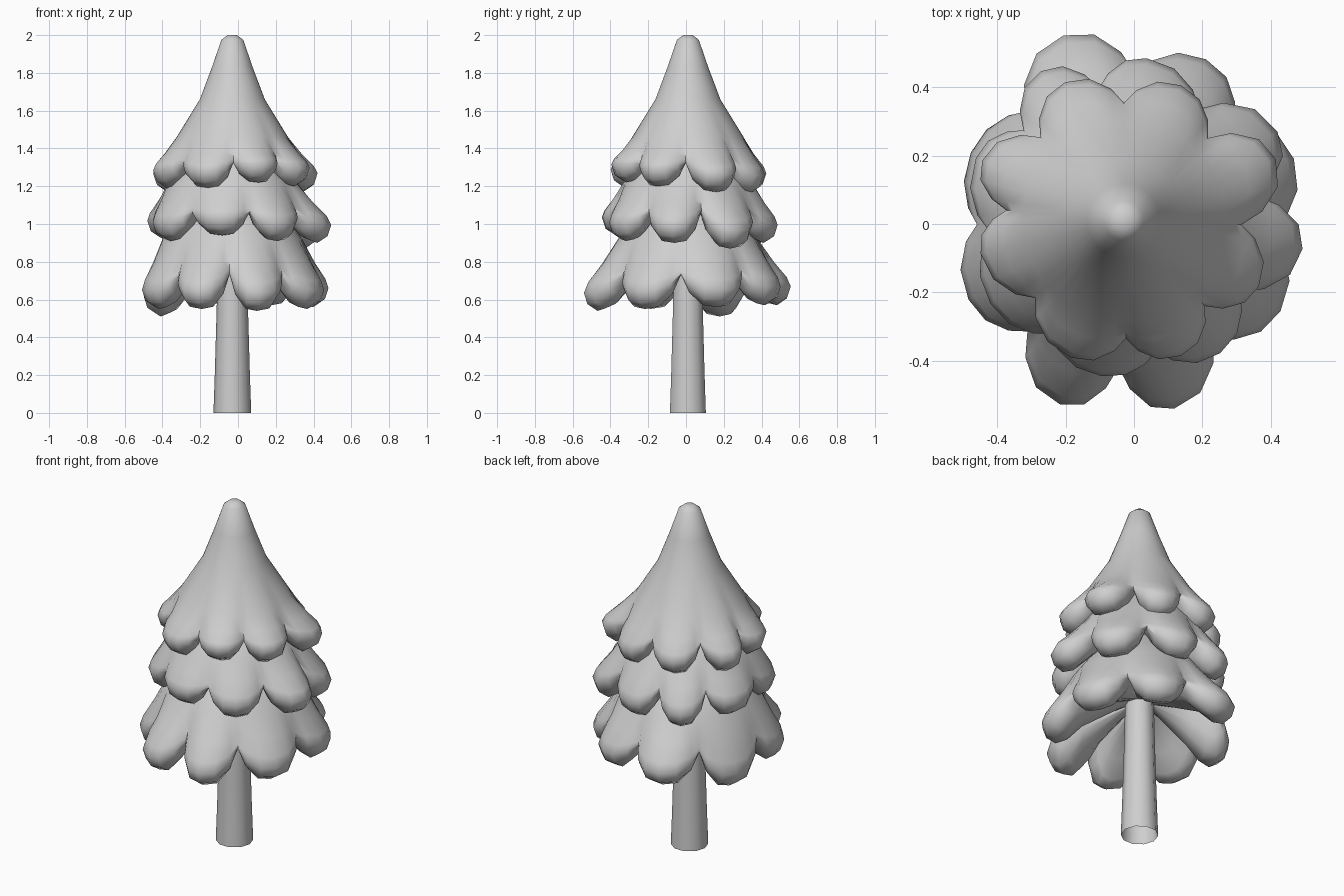
import bpy, bmesh
from math import sin, cos, radians

cube = bpy.data.objects.get("Cube")
if cube:
    bpy.data.objects.remove(cube, do_unlink=True)

CX, CY = -0.03, 0.01

grey = bpy.data.materials.new("plain grey")
grey.use_nodes = True
COLOUR = (0.62, 0.62, 0.62, 1)
grey.diffuse_color = COLOUR
grey.node_tree.nodes["Principled BSDF"].inputs["Base Color"].default_value = COLOUR


def finish(name, bm, angle):
    bmesh.ops.recalc_face_normals(bm, faces=bm.faces)
    mesh = bpy.data.meshes.new(name)
    bm.to_mesh(mesh)
    bm.free()
    mesh.materials.append(grey)
    obj = bpy.data.objects.new(name, mesh)
    obj.location = (CX, CY, 0)
    bpy.context.collection.objects.link(obj)
    bpy.ops.object.select_all(action='DESELECT')
    bpy.context.view_layer.objects.active = obj
    obj.select_set(True)
    bpy.ops.object.shade_smooth_by_angle(angle=radians(angle))


def loft(name, columns, angle, caps=(0, -1)):
    """Skin a closed ring of (angle, profile) columns and cap the ends."""
    bm = bmesh.new()
    grid = [[bm.verts.new((r * cos(a), r * sin(a), z)) for r, z in prof]
            for a, prof in columns]
    for i, col in enumerate(grid):
        prev = grid[i - 1]
        for j in range(len(col) - 1):
            bm.faces.new((prev[j], col[j], col[j + 1], prev[j + 1]))
    for end in caps:
        bm.faces.new([col[end] for col in grid])
    finish(name, bm, angle)


def along(p, q, t, u):
    return (p[0] + (q[0] - p[0]) * t, p[1] + (q[1] - p[1]) * u)


def lobe_profile(start, R, zb):
    # drooping rounded branch end, then its underside
    tip = (R, zb + 0.095)
    return [along(start, tip, 0.5, 0.48), along(start, tip, 0.88, 0.8),
            tip, (R - 0.02, zb + 0.035), (R - 0.075, zb),
            (R - 0.14, zb + 0.025), (R - 0.22, zb + 0.11)]


def valley_profile(start, rv, zv):
    # short notch between two branch ends
    edge = (rv, zv)
    return [along(start, edge, 0.62, 0.62), along(start, edge, 0.88, 0.88),
            edge, (rv - 0.01, zv - 0.008),
            (rv - 0.03, zv - 0.005), (rv - 0.07, zv + 0.01), (rv - 0.14, zv + 0.04)]


def tier(name, core, rv, zv, inner_z, lobes):
    """Scalloped skirt; lobes are (angle, radius, bottom height)."""
    columns = []
    valley = valley_profile(core[-1], rv, zv)
    n = len(lobes)
    for i, (ang, R, zb) in enumerate(lobes):
        before = lobes[i - 1][0] - (360 if i == 0 else 0)
        after = lobes[(i + 1) % n][0] + (360 if i == n - 1 else 0)
        lo, hi = (before + ang) / 2, (ang + after) / 2
        lobe = lobe_profile(core[-1], R, zb)
        for s in (-1, -0.76, -0.4, 0, 0.4, 0.76):
            a = ang + s * ((hi - ang) if s > 0 else (ang - lo))
            # the lip widens gently but drops quickly beside each notch
            out, drop = 1 - abs(s) ** 2.2, 1 - abs(s) ** 3
            rim = [along(p, q, out, drop) for p, q in zip(valley, lobe)]
            columns.append((radians(a), core + rim + [(0.07, inner_z)]))
    loft(name, columns, 60)


# Foliage tiers
tier("top_foliage",
     [(0.025, 2.0), (0.058, 1.975), (0.108, 1.83), (0.172, 1.66), (0.295, 1.46)],
     0.345, 1.33, 1.38,
     [(22, 0.48, 1.17), (67, 0.43, 1.16), (113, 0.44, 1.17), (157, 0.45, 1.17),
      (193, 0.43, 1.19), (249, 0.43, 1.19), (293, 0.43, 1.22), (334, 0.44, 1.2)])
tier("middle_foliage",
     [(0.1, 1.5), (0.22, 1.38), (0.34, 1.22)],
     0.395, 1.07, 1.1,
     [(30, 0.52, 0.87), (82, 0.48, 0.9), (119, 0.5, 0.89), (157, 0.47, 0.92),
      (212, 0.46, 0.91), (262, 0.46, 0.94), (306, 0.48, 0.91), (351, 0.53, 0.9)])
tier("lower_foliage",
     [(0.12, 1.2), (0.24, 1.1), (0.37, 0.92)],
     0.43, 0.74, 0.8,
     [(20, 0.53, 0.56), (63, 0.53, 0.57), (108, 0.57, 0.57), (156, 0.49, 0.51),
      (207, 0.51, 0.55), (251, 0.57, 0.55), (285, 0.57, 0.54), (330, 0.53, 0.55)])

# Trunk, open at the foot
trunk = [(0.1, 0.0), (0.093, 0.2), (0.083, 0.55), (0.075, 0.9)]
loft("trunk", [(radians(36 * k), trunk) for k in range(10)], 50, caps=(-1,))
